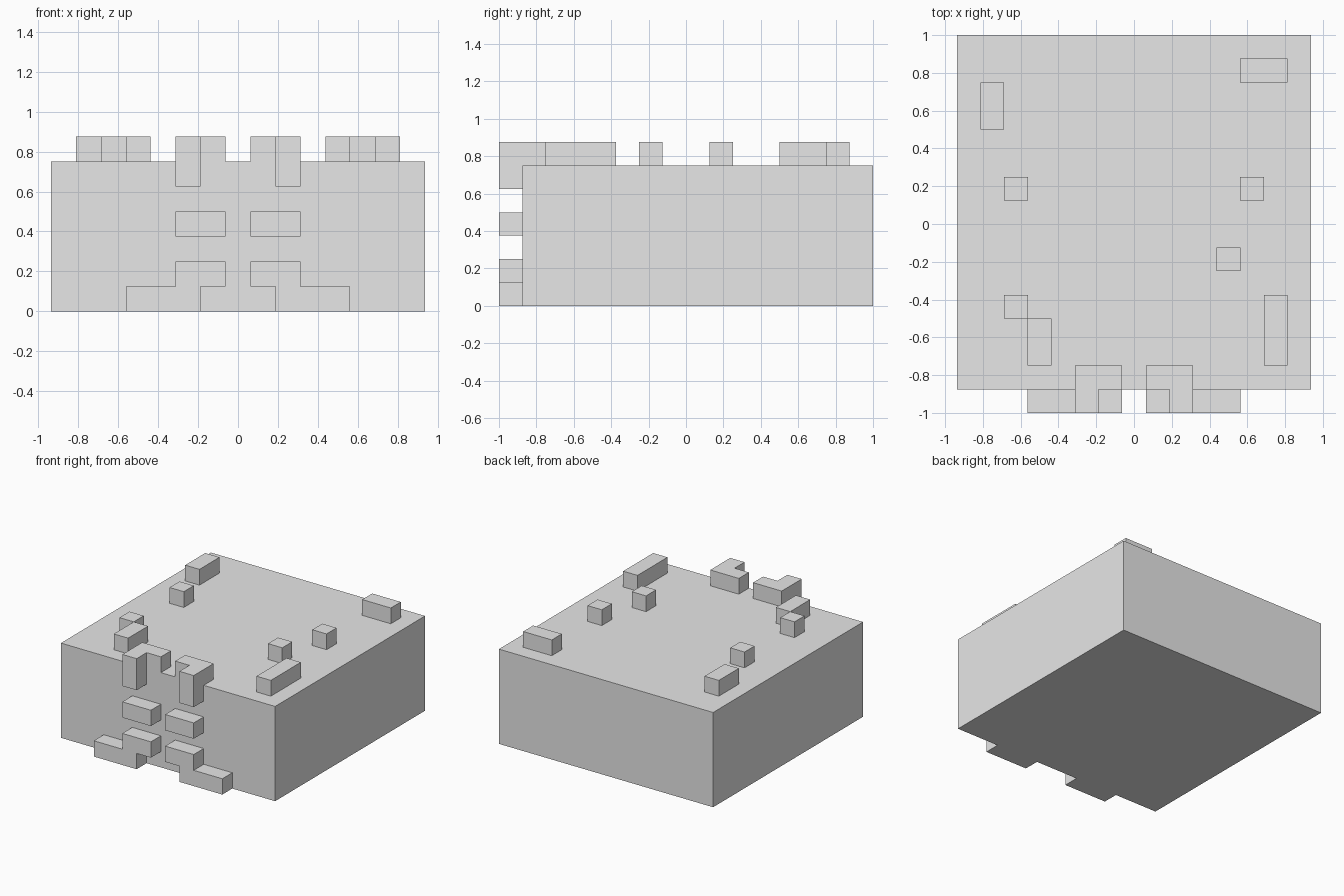
import bpy

# Remove the default cube
cube = bpy.data.objects.get("Cube")
if cube:
    bpy.data.objects.remove(cube, do_unlink=True)

U = 0.125  # edge of one small block

grey = bpy.data.materials.new("light_grey")
grey.use_nodes = True
grey.diffuse_color = (0.8, 0.8, 0.8, 1)
grey.node_tree.nodes["Principled BSDF"].inputs["Base Color"].default_value = (0.8, 0.8, 0.8, 1)


def block(name, low, size):
    """Flat-faced box from its low corner and size, both in block units."""
    centre = [(a + s / 2) * U for a, s in zip(low, size)]
    bpy.ops.mesh.primitive_cube_add(size=1, location=centre)
    obj = bpy.context.object
    obj.name = name
    obj.scale = [s * U for s in size]
    bpy.ops.object.transform_apply(location=False, rotation=False, scale=True)
    obj.data.materials.append(grey)
    return obj


def mirrored(name, low, size):
    """The block on the +x side and its twin on the -x side."""
    block("left_" + name, low, size)
    block("right_" + name, (-low[0] - size[0], low[1], low[2]), size)


# Main body
block("body", (-7.5, -7, 0), (15, 15, 6))

# Raised pieces over the front edge, hanging down the front
mirrored("brow_top", (0.5, -7, 6), (2, 1, 1))
mirrored("brow_drop", (1.5, -8, 5), (1, 1, 2))

# Front bars and stepped feet
mirrored("middle_bar", (0.5, -8, 3), (2, 1, 1))
mirrored("lower_bar", (0.5, -8, 1), (2, 1, 1))
mirrored("foot_bar", (1.5, -8, 0), (3, 1, 1))

# Scattered bumps on top: x, y, width, depth
bumps = [
    (4.5, 6, 2, 1), (-6.5, 4, 1, 2), (-5.5, 1, 1, 1), (4.5, 1, 1, 1),
    (3.5, -2, 1, 1), (-5.5, -4, 1, 1), (-4.5, -6, 1, 2), (5.5, -6, 1, 3),
]
for i, (x, y, w, d) in enumerate(bumps, 1):
    block(f"top_bump_{i}", (x, y, 6), (w, d, 1))
